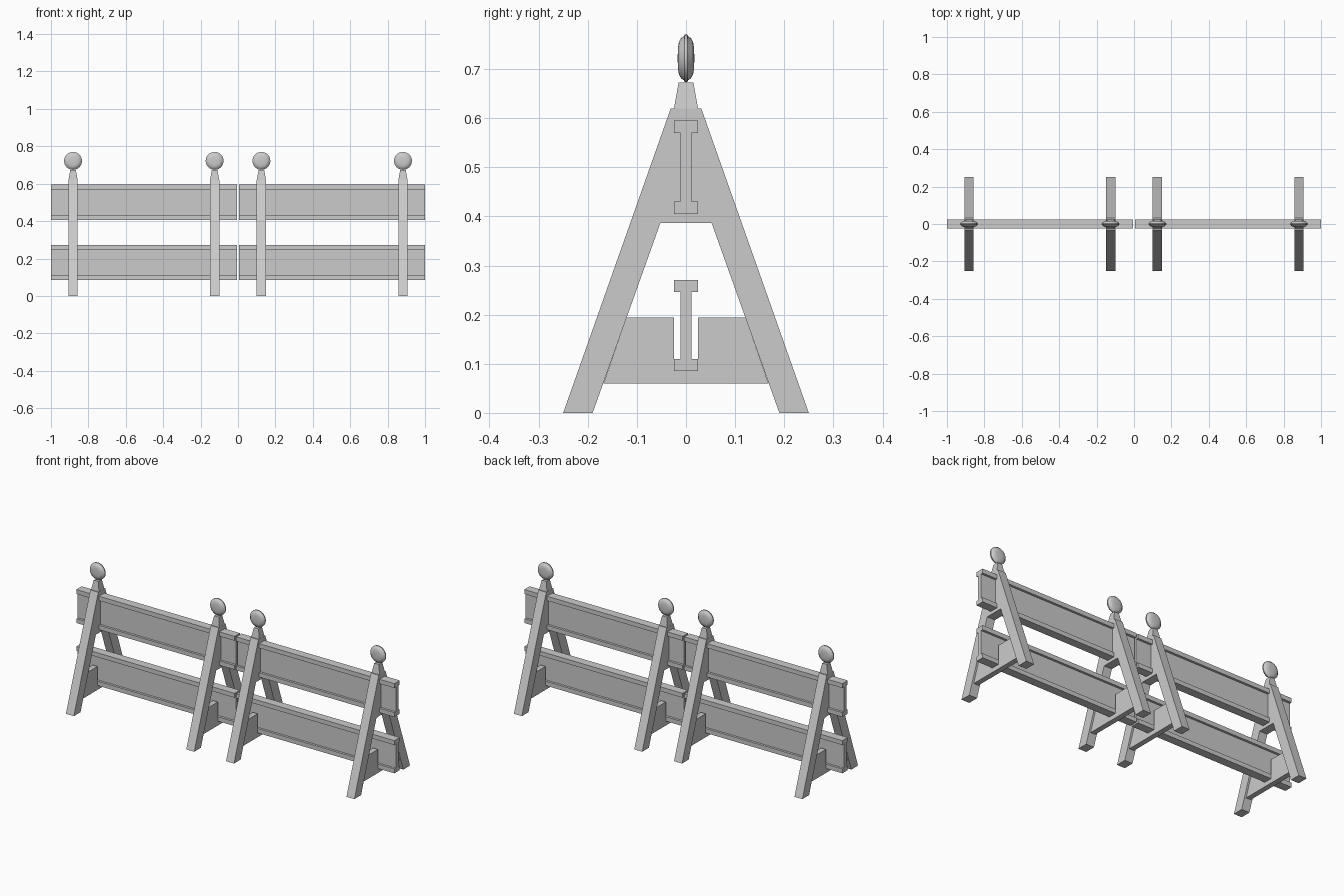
import bpy, bmesh, math
from mathutils import Matrix

cube = bpy.data.objects.get("Cube")
if cube:
    bpy.data.objects.remove(cube, do_unlink=True)

grey = bpy.data.materials.new("plain_grey")
grey.use_nodes = True
GREY = (0.6, 0.6, 0.6, 1)
grey.diffuse_color = GREY
grey.node_tree.nodes["Principled BSDF"].inputs["Base Color"].default_value = GREY


def finish(name, bm):
    bmesh.ops.recalc_face_normals(bm, faces=bm.faces)
    mesh = bpy.data.meshes.new(name)
    bm.to_mesh(mesh)
    bm.free()
    mesh.materials.append(grey)
    obj = bpy.data.objects.new(name, mesh)
    bpy.context.collection.objects.link(obj)
    return obj


def mirrored(half):
    """Close a right-hand (y, z) outline with its mirror image."""
    return half + [(-y, z) for y, z in reversed(half)]


def extrude(name, outline, x0, x1):
    """Extrude a (y, z) outline along x."""
    bm = bmesh.new()
    face = bm.faces.new([bm.verts.new((x0, y, z)) for y, z in outline])
    ext = bmesh.ops.extrude_face_region(bm, geom=[face])
    moved = [g for g in ext["geom"] if isinstance(g, bmesh.types.BMVert)]
    bmesh.ops.translate(bm, verts=moved, vec=(x1 - x0, 0, 0))
    return finish(name, bm)


def rail(name, z0, z1, x0, x1):
    """I-beam rail."""
    lip, w, web = 0.025, 0.024, 0.011
    extrude(name, mirrored([(w, z0), (w, z0 + lip), (web, z0 + lip),
                            (web, z1 - lip), (w, z1 - lip), (w, z1)]), x0, x1)


def cap(name, x):
    """Tapered neck on top of the trestle."""
    bm = bmesh.new()
    bmesh.ops.create_cone(bm, cap_ends=True, segments=4, radius1=0.025 * math.sqrt(2),
                          radius2=0.015 * math.sqrt(2), depth=0.055,
                          matrix=Matrix.Translation((x, 0, 0.645))
                          @ Matrix.Rotation(math.pi / 4, 4, "Z"))
    finish(name, bm)


def lamp(name, x):
    """Round domed lamp with a thin rim, facing front and back."""
    half = [(0, 0.017), (0.02, 0.0165), (0.033, 0.0145), (0.041, 0.010),
            (0.045, 0.004), (0.048, 0.003)]
    profile = half + [(r, -y) for r, y in reversed(half)]
    bm = bmesh.new()
    verts = [bm.verts.new((r, y, 0)) for r, y in profile]
    edges = [bm.edges.new(pair) for pair in zip(verts, verts[1:])]
    bmesh.ops.spin(bm, geom=verts + edges, cent=(0, 0, 0), axis=(0, 1, 0),
                   angle=2 * math.pi, steps=32)
    bmesh.ops.remove_doubles(bm, verts=bm.verts, dist=1e-5)
    bmesh.ops.translate(bm, verts=bm.verts, vec=(x, 0, 0.722))
    obj = finish(name, bm)
    bpy.ops.object.select_all(action="DESELECT")
    obj.select_set(True)
    bpy.context.view_layer.objects.active = obj
    bpy.ops.object.shade_smooth_by_angle(angle=math.radians(40))


# A-shaped trestle and the notched brace between its legs
frame = mirrored([(0.052, 0.387), (0.19, 0), (0.25, 0), (0.031, 0.62)])
brace = mirrored([(0.168, 0.06), (0.121, 0.194), (0.024, 0.194), (0.024, 0.085)])

for side, sx in (("right", -1), ("left", 1)):
    # Rails of each barrier
    for level, z0, z1 in (("lower", 0.085, 0.271), ("upper", 0.405, 0.595)):
        rail(f"{side}_{level}_rail", z0, z1, sx * 0.005, sx * 1.0)
    # Trestles of each barrier
    for place, px in (("inner", 0.125), ("outer", 0.882)):
        x = sx * px
        tag = f"{side}_{place}"
        extrude(f"{tag}_trestle", frame, x - 0.025, x + 0.025)
        extrude(f"{tag}_brace", brace, x - 0.015, x + 0.015)
        cap(f"{tag}_lamp_neck", x)
        lamp(f"{tag}_lamp", x)
